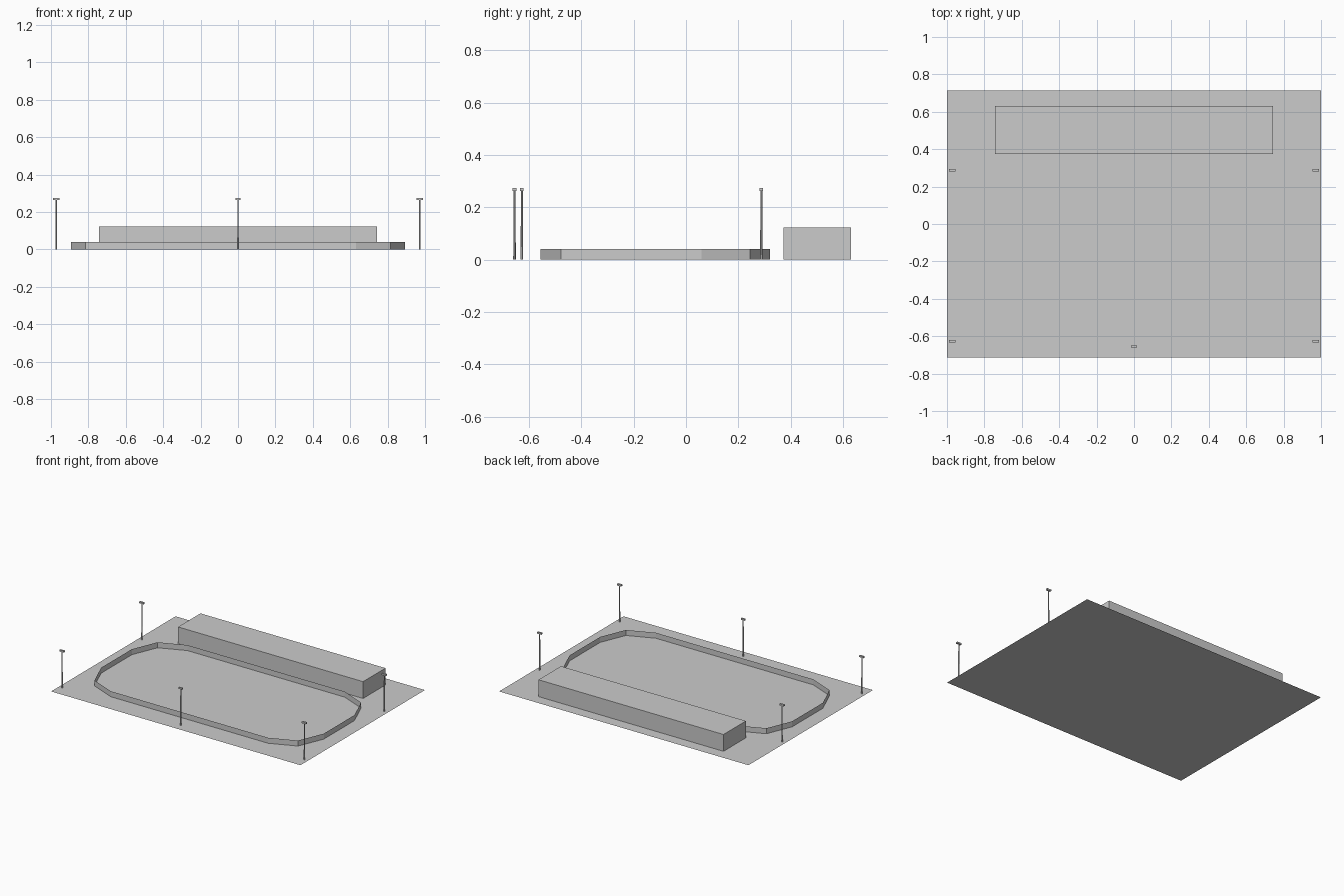
import bpy, bmesh
from math import cos, sin, pi

cube = bpy.data.objects.get("Cube")
if cube:
    bpy.data.objects.remove(cube, do_unlink=True)

grey = bpy.data.materials.new("light_grey")
grey.use_nodes = True
grey.diffuse_color = (0.6, 0.6, 0.6, 1)
grey.node_tree.nodes["Principled BSDF"].inputs["Base Color"].default_value = (0.6, 0.6, 0.6, 1)


def finish(name, bm):
    mesh = bpy.data.meshes.new(name)
    bm.to_mesh(mesh)
    bm.free()
    mesh.materials.append(grey)
    obj = bpy.data.objects.new(name, mesh)
    bpy.context.collection.objects.link(obj)
    return obj


def box(name, low, high):
    bm = bmesh.new()
    bmesh.ops.create_cube(bm, size=1)
    for v in bm.verts:
        v.co = [(a + b) / 2 + c * (b - a) for a, b, c in zip(low, high, v.co)]
    return finish(name, bm)


# Flat ground sheet
bm = bmesh.new()
bm.faces.new([bm.verts.new((x, y, 0)) for x, y in
              ((-1, -0.713), (1, -0.713), (1, 0.713), (-1, 0.713))])
finish("ground_sheet", bm)

# Long building along the back
box("back_building", (-0.742, 0.373, 0), (0.742, 0.63, 0.122))

# Thin rink wall: rounded rectangle with two facets per corner
HALF_X, HALF_Y, CENTRE_Y, RADIUS, HEIGHT = 0.893, 0.438, -0.117, 0.262, 0.04
outline = []
for corner, (sx, sy) in enumerate(((1, 1), (-1, 1), (-1, -1), (1, -1))):
    for step in range(3):
        a = corner * pi / 2 + step * pi / 4
        outline.append((sx * (HALF_X - RADIUS) + RADIUS * cos(a),
                        CENTRE_Y + sy * (HALF_Y - RADIUS) + RADIUS * sin(a)))
bm = bmesh.new()
lower = [bm.verts.new((x, y, 0)) for x, y in outline]
upper = [bm.verts.new((x, y, HEIGHT)) for x, y in outline]
for i in range(len(outline)):
    j = (i + 1) % len(outline)
    bm.faces.new((lower[i], lower[j], upper[j], upper[i]))
finish("rink_wall", bm)

# Floodlights: slim tapered post with a small flat lamp on top
spots = {"back_left": (0.972, 0.288), "back_right": (-0.972, 0.288),
         "front_left": (0.972, -0.627), "front_right": (-0.972, -0.627),
         "front_middle": (0, -0.655)}
for place, (x, y) in spots.items():
    bm = bmesh.new()
    bmesh.ops.create_cone(bm, cap_ends=True, segments=6, radius1=0.005,
                          radius2=0.0035, depth=0.264)
    bmesh.ops.translate(bm, verts=bm.verts, vec=(x, y, 0.132))
    finish(place + "_light_post", bm)
    w = 0.014 if place == "front_middle" else 0.017
    box(place + "_lamp", (x - w, y - 0.007, 0.263), (x + w, y + 0.007, 0.274))
